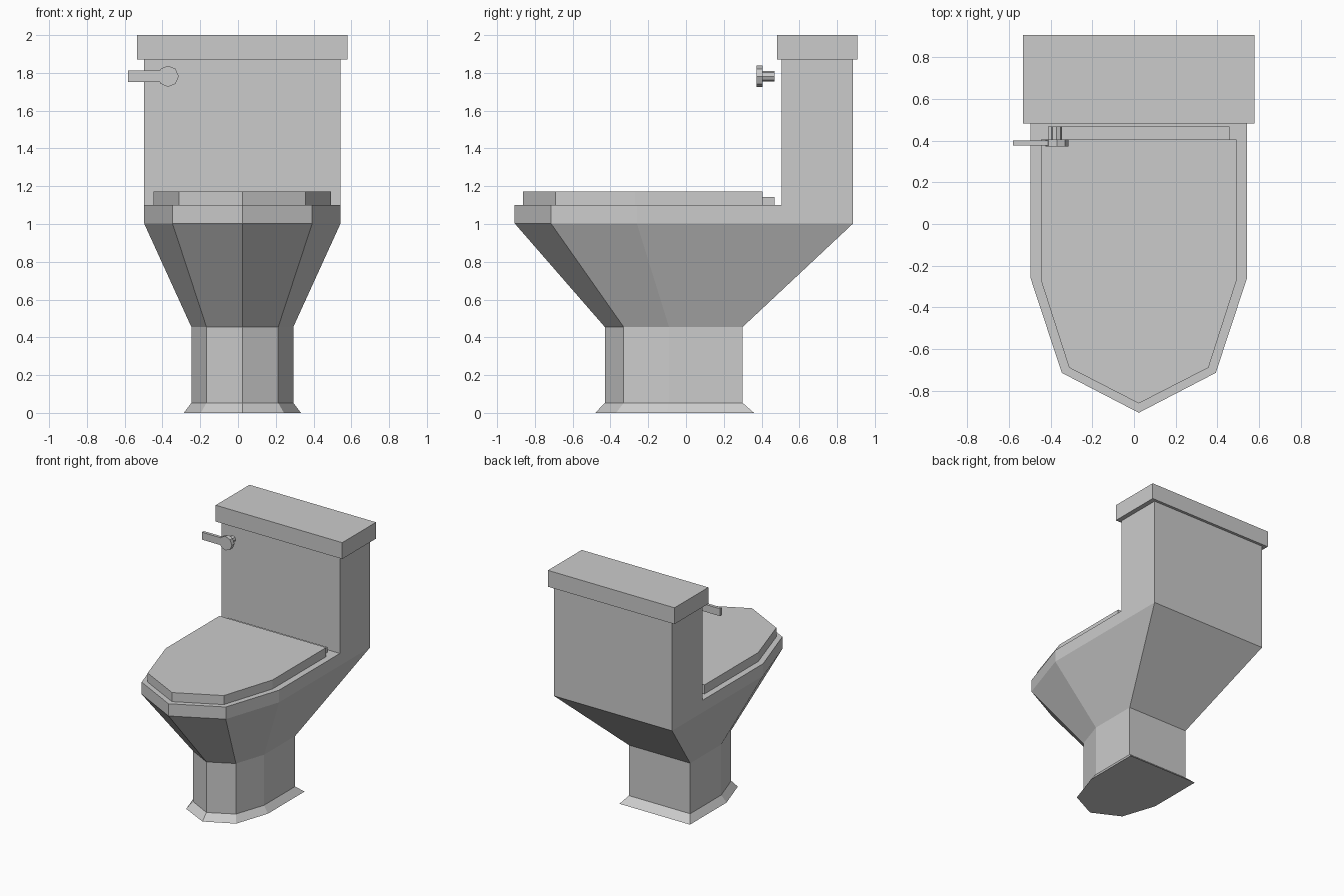
import bpy, bmesh, math
from mathutils import Matrix

if "Cube" in bpy.data.objects:
    bpy.data.objects.remove(bpy.data.objects["Cube"])

CX = 0.023  # symmetry line of the bowl and tank


def finish(bm, name):
    bmesh.ops.recalc_face_normals(bm, faces=bm.faces[:])
    mesh = bpy.data.meshes.new(name)
    bm.to_mesh(mesh)
    bm.free()
    obj = bpy.data.objects.new(name, mesh)
    bpy.context.collection.objects.link(obj)
    return obj


def ring(bm, z, half):
    """Closed outline from right-side (half width, y) points, tip last."""
    pts = [(w, y) for w, y in half] + [(-w, y) for w, y in half[-2::-1]]
    return [bm.verts.new((CX + w, y, z)) for w, y in pts]


def bridge(bm, a, b):
    n = len(a)
    for i in range(n):
        j = (i + 1) % n
        bm.faces.new((a[i], a[j], b[j], b[i]))


def box(name, x0, x1, y0, y1, z0, z1):
    bm = bmesh.new()
    bmesh.ops.create_cube(bm, size=1)
    bmesh.ops.scale(bm, vec=(x1 - x0, y1 - y0, z1 - z0), verts=bm.verts)
    bmesh.ops.translate(bm, vec=((x0 + x1) / 2, (y0 + y1) / 2, (z0 + z1) / 2), verts=bm.verts)
    return finish(bm, name)


def rod(name, x, z, y0, y1, r):
    """Octagonal cylinder running along y."""
    bm = bmesh.new()
    bmesh.ops.create_cone(bm, cap_ends=True, segments=8, radius1=r, radius2=r, depth=y1 - y0,
                          matrix=Matrix.Translation((x, (y0 + y1) / 2, z))
                          @ Matrix.Rotation(math.pi / 2, 4, 'X'))
    return finish(bm, name)


# Pedestal, bowl and tank as one lofted body
foot = [(0.31, 0.36), (0.31, 0.23), (0.31, -0.10), (0.22, -0.37), (0, -0.48)]
column = [(0.27, 0.30), (0.27, 0.18), (0.27, -0.09), (0.19, -0.33), (0, -0.43)]
rim = [(0.52, 0.885), (0.52, 0.505), (0.52, -0.26), (0.37, -0.715), (0, -0.907)]
bm = bmesh.new()
rings = [ring(bm, z, half) for z, half in
         ((0, foot), (0.053, column), (0.455, column), (1.003, rim), (1.10, rim))]
for a, b in zip(rings, rings[1:]):
    bridge(bm, a, b)
bm.faces.new(rings[0])
top = rings[-1]
bm.faces.new(top[1:-1])
base = [top[0], top[1], top[-2], top[-1]]
tank_top = [bm.verts.new((v.co.x, v.co.y, 1.87)) for v in base]
bridge(bm, base, tank_top)
bm.faces.new(tank_top)
bmesh.ops.dissolve_limit(bm, angle_limit=0.002, verts=bm.verts[:], edges=bm.edges[:])
finish(bm, "toilet_body")

# Closed seat cover
bm = bmesh.new()
seat = [(0.47, 0.405), (0.47, -0.27), (0.335, -0.69), (0, -0.862)]
low, high = ring(bm, 1.10, seat), ring(bm, 1.172, seat)
bridge(bm, low, high)
bm.faces.new(low)
bm.faces.new(high)
finish(bm, "seat_cover")

# Hinge bar and tank lid
box("seat_hinge", CX - 0.437, CX + 0.437, 0.405, 0.468, 1.10, 1.143)
box("tank_lid", CX - 0.557, CX + 0.557, 0.482, 0.907, 1.87, 2.0)

# Flush handle
rod("flush_knob", -0.37, 1.782, 0.372, 0.405, 0.056)
rod("flush_shaft", -0.372, 1.782, 0.405, 0.468, 0.027)
box("flush_lever", -0.582, -0.40, 0.378, 0.402, 1.753, 1.812)
